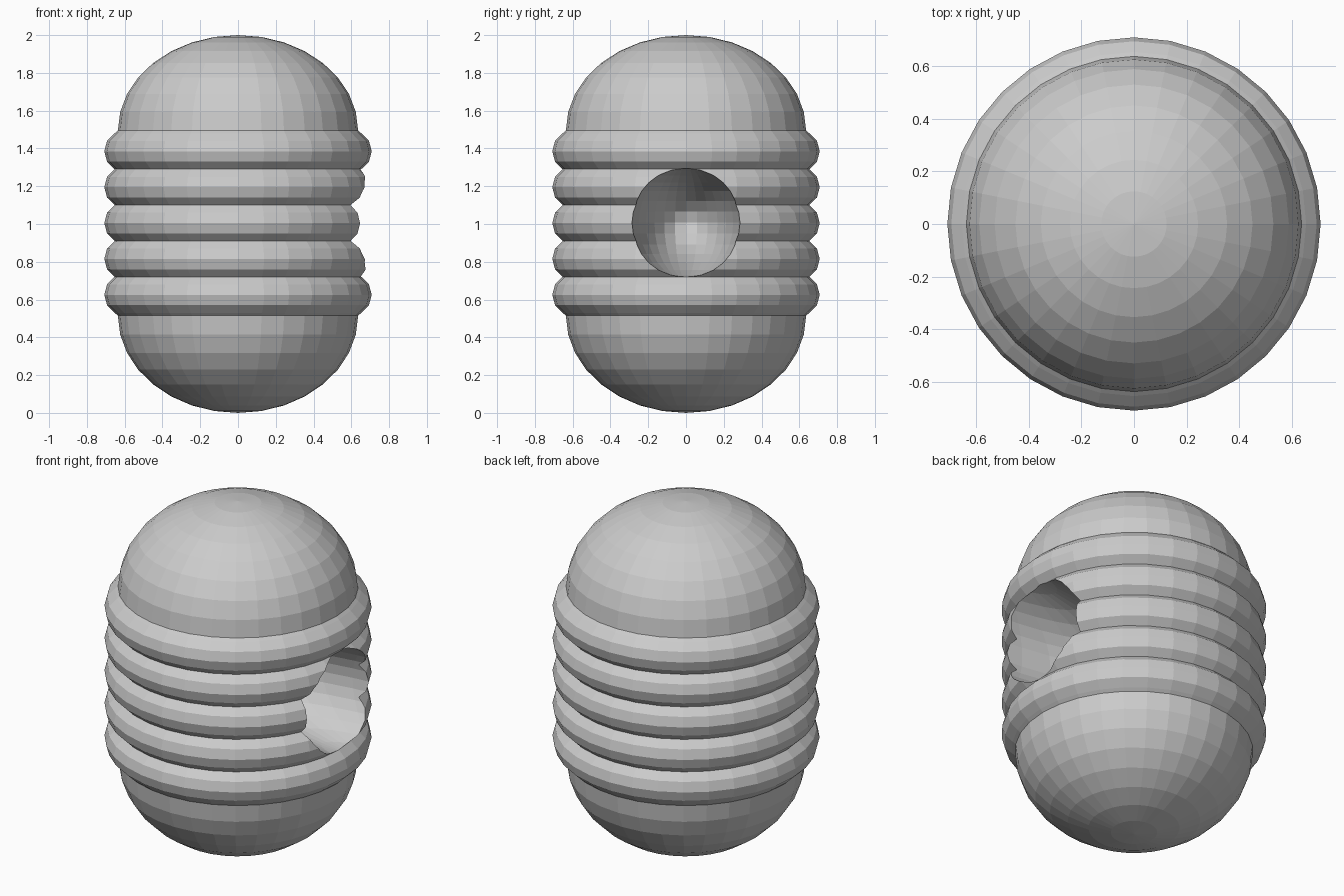
import bpy, bmesh
from math import sin, cos, pi, radians
from mathutils import Matrix

if "Cube" in bpy.data.objects:
    bpy.data.objects.remove(bpy.data.objects["Cube"])

SIDES = 32
MID = 1.005                     # height of the middle ring
DOME_R, DOME_LOW, DOME_TOP = 0.636, 0.515, 1.495   # dome radius and rim heights
RING_R, RING_T, PITCH = 0.598, 0.11, 0.19


def make_object(name, bm):
    bmesh.ops.recalc_face_normals(bm, faces=bm.faces)
    mesh = bpy.data.meshes.new(name)
    bm.to_mesh(mesh)
    bm.free()
    obj = bpy.data.objects.new(name, mesh)
    bpy.context.collection.objects.link(obj)
    return obj


# Profile: flattened lower dome, five stacked rings, flattened upper dome
step = pi / 16
profile = []
for k in range(8, -1, -1):
    profile.append((DOME_R * cos(k * step), DOME_LOW * (1 - sin(k * step))))
for i in range(-2, 3):
    for a in (-60, -30, 0, 30, 60):
        if a == -60 and i > -2:
            continue            # valley shared with the ring below
        profile.append((RING_R + RING_T * cos(radians(a)),
                        MID + i * PITCH + RING_T * sin(radians(a))))
for k in range(9):
    profile.append((DOME_R * cos(k * step), DOME_TOP + (2 - DOME_TOP) * sin(k * step)))

# Ribbed capsule body, lathed around z
bm = bmesh.new()
verts = [bm.verts.new((r, 0, z)) for r, z in profile]
edges = [bm.edges.new(p) for p in zip(verts, verts[1:])]
bmesh.ops.spin(bm, geom=verts + edges, cent=(0, 0, 0), axis=(0, 0, 1),
               angle=2 * pi, steps=SIDES, use_duplicate=False)
bmesh.ops.remove_doubles(bm, verts=bm.verts, dist=0.0005)
bmesh.ops.dissolve_degenerate(bm, edges=bm.edges, dist=0.0001)
body = make_object("ribbed_body", bm)

# Long ellipsoid that carves the deep pocket on the +x side
bm = bmesh.new()
bmesh.ops.create_uvsphere(bm, u_segments=SIDES, v_segments=16, radius=1,
                          matrix=Matrix.Translation((0.93, 0, MID + 0.002))
                          @ Matrix.Diagonal((1.0, 0.3, 0.3, 1)))
cutter = make_object("pocket_cutter", bm)
cutter.hide_render = True

# Cut the pocket into the body
mod = body.modifiers.new("pocket", 'BOOLEAN')
mod.operation = 'DIFFERENCE'
mod.solver = 'EXACT'
mod.object = cutter
bpy.context.view_layer.objects.active = body
bpy.ops.object.modifier_apply(modifier=mod.name)
bpy.data.objects.remove(cutter)
